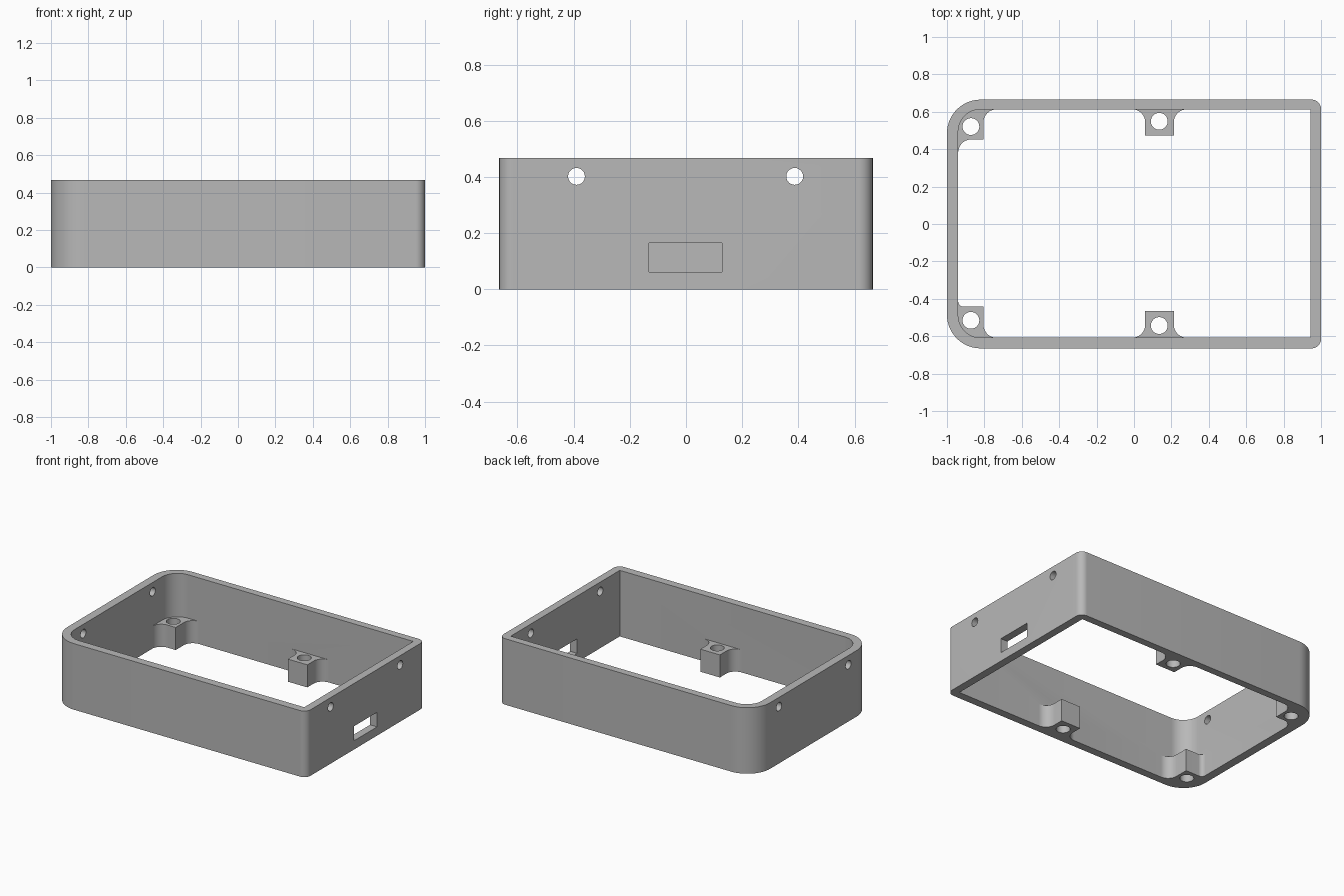
import bpy, bmesh
from math import sin, cos, pi, radians

if "Cube" in bpy.data.objects:
    bpy.data.objects.remove(bpy.data.objects["Cube"], do_unlink=True)

grey = bpy.data.materials.new("plain_grey")
grey.use_nodes = True
colour = (0.48, 0.48, 0.48, 1)
grey.diffuse_color = colour
grey.node_tree.nodes["Principled BSDF"].inputs["Base Color"].default_value = colour

HEIGHT = 0.468
POST_TOP = 0.16
LEFT, RIGHT, FRONT, BACK = -0.94, 0.945, -0.608, 0.613   # inner wall planes


def arc(cx, cy, r, start, end, steps=14):
    angles = [radians(start + (end - start) * i / steps) for i in range(steps + 1)]
    return [(cx + r * cos(a), cy + r * sin(a)) for a in angles]


def prism(name, points, z0, z1):
    bm = bmesh.new()
    face = bm.faces.new([bm.verts.new((x, y, z0)) for x, y in points])
    top = bmesh.ops.extrude_face_region(bm, geom=[face])["geom"]
    verts = [v for v in top if isinstance(v, bmesh.types.BMVert)]
    bmesh.ops.translate(bm, verts=verts, vec=(0, 0, z1 - z0))
    bmesh.ops.recalc_face_normals(bm, faces=bm.faces)
    mesh = bpy.data.meshes.new(name)
    bm.to_mesh(mesh)
    bm.free()
    obj = bpy.data.objects.new(name, mesh)
    mesh.materials.append(grey)
    bpy.context.collection.objects.link(obj)
    return obj


def combine(target, other, operation):
    mod = target.modifiers.new(operation.lower(), "BOOLEAN")
    mod.operation, mod.solver, mod.object = operation, "EXACT", other
    bpy.ops.object.select_all(action="DESELECT")
    bpy.context.view_layer.objects.active = target
    target.select_set(True)
    bpy.ops.object.modifier_apply(modifier=mod.name)
    bpy.data.objects.remove(other, do_unlink=True)


def rounded_box(x0, x1, y0, y1, left_r, right_r):
    """Outline with separate radii for the two ends; zero radius is sharp."""
    points = []
    for x, y, sx, sy, r, a in ((x1, y1, -1, -1, right_r, 0), (x0, y1, 1, -1, left_r, 90),
                               (x0, y0, 1, 1, left_r, 180), (x1, y0, -1, 1, right_r, 270)):
        points += arc(x + sx * r, y + sy * r, r, a, a + 90) if r else [(x, y)]
    return points


# Open rectangular wall
frame = prism("case_frame", rounded_box(-1, 1, -0.665, 0.665, 0.18, 0.05), 0, HEIGHT)
opening = prism("opening_cutter", rounded_box(LEFT, RIGHT, FRONT, BACK, 0.12, 0), -0.1, 0.6)
combine(frame, opening, "DIFFERENCE")


# Screw posts, flared into the walls
def corner_post(side, wall, edge, flare):
    r = 0.07
    points = [(-0.735, wall + 0.02)] + arc(-0.805 + r, wall - r, r, 90, 180)
    points += [(-0.805, edge)] + arc(LEFT + flare, edge - flare, flare, 90, 180)
    points += [(LEFT - 0.02, edge - flare), (LEFT - 0.02, 0.5), (-0.926, 0.596), (-0.83, wall + 0.02)]
    return prism("corner_post", [(x, y * side) for x, y in points], 0, POST_TOP)


def wall_post(side, wall, edge):
    r, x0, x1 = 0.07, 0.06, 0.213
    points = [(x1 + r, wall + 0.02)] + arc(x1 + r, wall - r, r, 90, 180)
    points += [(x1, edge), (x0, edge)] + arc(x0 - r, wall - r, r, 0, 90)
    points += [(x0 - r, wall + 0.02)]
    return prism("wall_post", [(x, y * side) for x, y in points], 0, POST_TOP)


for post in (corner_post(1, BACK, 0.452, 0.07), corner_post(-1, -FRONT, 0.442, 0.03),
             wall_post(1, BACK, 0.472), wall_post(-1, -FRONT, 0.465)):
    combine(frame, post, "UNION")

# Vertical screw holes
for x, y in ((-0.872, 0.521), (-0.872, -0.515), (0.135, 0.549), (0.135, -0.543)):
    hole = prism("screw_hole_cutter", arc(x, y, 0.045, 0, 348.75, 31), -0.1, 0.3)
    combine(frame, hole, "DIFFERENCE")

# Round holes through both end walls
for y in (-0.39, 0.387):
    hole = prism("end_hole_cutter", arc(0, 0, 0.03, 0, 345, 23), -1.2, 1.2)
    hole.rotation_euler = (0, pi / 2, 0)
    hole.location = (0, y, 0.402)
    bpy.context.view_layer.update()
    combine(frame, hole, "DIFFERENCE")

# Rectangular port in the left end wall
port = prism("port_cutter", [(0.8, -0.131), (1.2, -0.131), (1.2, 0.129), (0.8, 0.129)], 0.062, 0.165)
combine(frame, port, "DIFFERENCE")

bpy.context.view_layer.objects.active = frame
frame.select_set(True)
bpy.ops.object.shade_smooth_by_angle(angle=radians(30))
